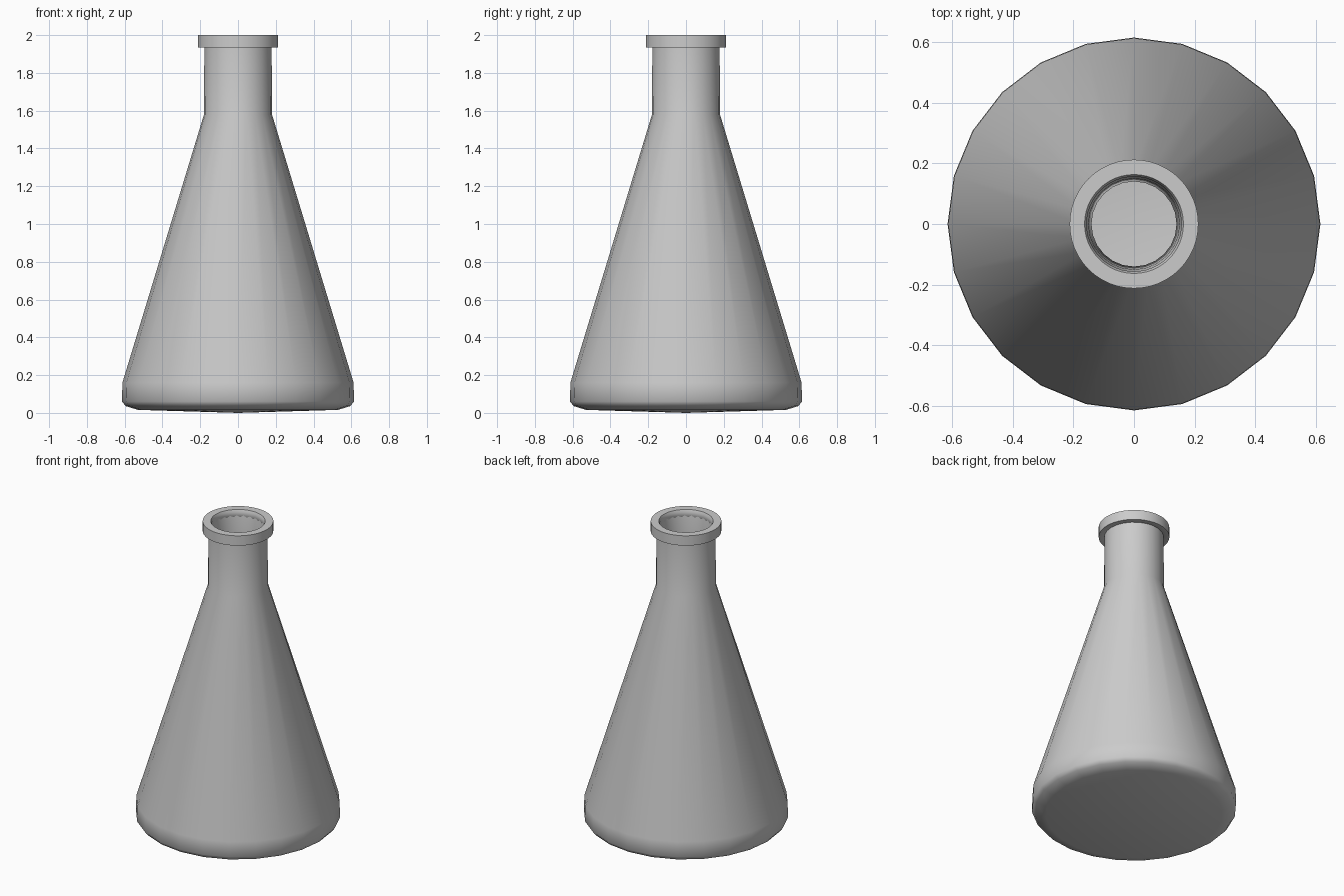
import bpy, bmesh, math

if "Cube" in bpy.data.objects:
    bpy.data.objects.remove(bpy.data.objects["Cube"])

def lathe(name, profile, sides, closed=False):
    """Spin an (r, z) profile about the z axis."""
    bm = bmesh.new()
    rings = []
    for r, z in profile:
        if r == 0:
            rings.append([bm.verts.new((0, 0, z))] * sides)
        else:
            rings.append([bm.verts.new((r * math.cos(2 * math.pi * i / sides),
                                        r * math.sin(2 * math.pi * i / sides), z))
                          for i in range(sides)])
    pairs = list(zip(rings, rings[1:]))
    if closed:
        pairs.append((rings[-1], rings[0]))
    for a, b in pairs:
        for i in range(sides):
            j = (i + 1) % sides
            bm.faces.new(list(dict.fromkeys((a[i], a[j], b[j], b[i]))))
    bmesh.ops.recalc_face_normals(bm, faces=bm.faces)
    mesh = bpy.data.meshes.new(name)
    bm.to_mesh(mesh)
    bm.free()
    obj = bpy.data.objects.new(name, mesh)
    bpy.context.collection.objects.link(obj)
    bpy.ops.object.select_all(action='DESELECT')
    obj.select_set(True)
    bpy.context.view_layer.objects.active = obj
    bpy.ops.object.shade_smooth_by_angle(angle=math.radians(50))
    return obj

# hollow glass body: outer wall upwards, then inner wall back down to the floor
lathe("flask_body", [
    (0, 0), (0.53, 0.016), (0.595, 0.036), (0.614, 0.06), (0.612, 0.16),
    (0.18, 1.58), (0.178, 1.97),
    (0.158, 1.97), (0.15, 1.9), (0.14, 1.58),
    (0.575, 0.16), (0.575, 0.07), (0.52, 0.045), (0, 0.03)], 24)

# thick lip around the mouth
lathe("mouth_lip", [
    (0.172, 1.935), (0.212, 1.935), (0.212, 2.0), (0.163, 2.0),
    (0.156, 1.985), (0.156, 1.95)], 48, closed=True)
